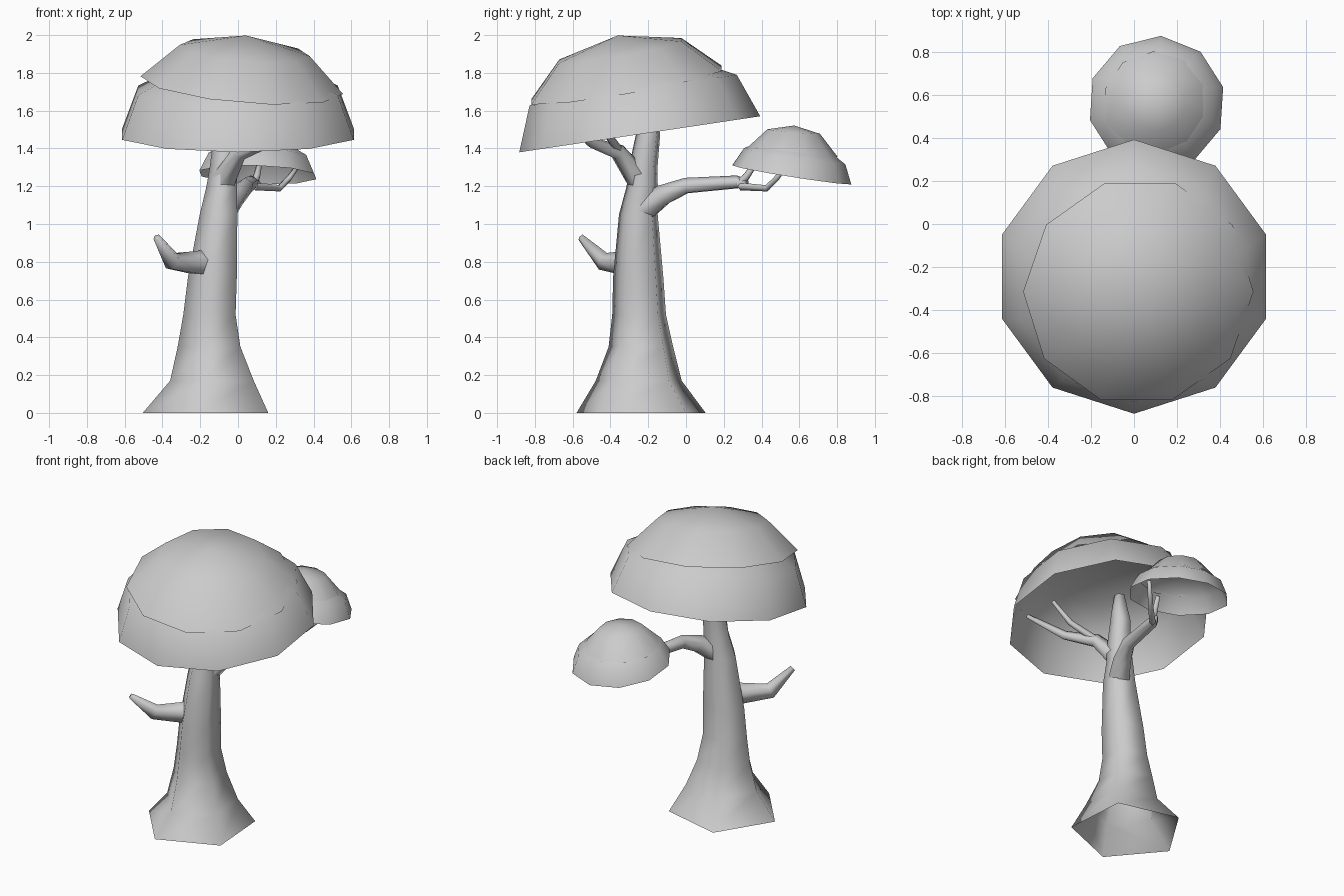
import bpy, math
from mathutils import Vector, Euler, Matrix

if "Cube" in bpy.data.objects:
    bpy.data.objects.remove(bpy.data.objects["Cube"])


def loft(name, rings, cap_end=False, apex=None):
    """Skin a list of equal-length vertex rings, optionally closed by a cap or apex."""
    n = len(rings[0])
    verts = [v for ring in rings for v in ring]
    faces = [(a * n + i, a * n + (i + 1) % n, (a + 1) * n + (i + 1) % n, (a + 1) * n + i)
             for a in range(len(rings) - 1) for i in range(n)]
    last = (len(rings) - 1) * n
    if cap_end:
        faces.append([last + i for i in range(n)])
    if apex is not None:
        verts.append(apex)
        faces += [(last + i, last + (i + 1) % n, len(verts) - 1) for i in range(n)]
    mesh = bpy.data.meshes.new(name)
    mesh.from_pydata(verts, [], faces)
    mesh.shade_smooth()
    obj = bpy.data.objects.new(name, mesh)
    bpy.context.collection.objects.link(obj)
    return obj


def circle(r, n, start):
    return [Vector((r * math.cos(math.radians(start) + math.tau * i / n),
                    r * math.sin(math.radians(start) + math.tau * i / n), 0)) for i in range(n)]


def limb(name, path, upright=False):
    """Five-sided tapering tube through (x, y, z, radius) points."""
    pts = [Vector(p[:3]) for p in path]
    rings = []
    for i, p in enumerate(pts):
        t = pts[min(i + 1, len(pts) - 1)] - pts[max(i - 1, 0)]
        rot = Matrix.Identity(3) if upright else Vector((0, 0, 1)).rotation_difference(t).to_matrix()
        rings.append([p + rot @ v for v in circle(path[i][3], 5, -32)])
    return loft(name, rings, cap_end=True)


def dome(name, centre, tilt, start, profile, height):
    """Ten-sided tilted shell, open underneath; profile is (radius, height) from the rim up."""
    rot = Euler([math.radians(a) for a in tilt]).to_matrix()
    c = Vector(centre)
    rings = [[c + rot @ (v + Vector((0, 0, h))) for v in circle(r, 10, start)] for r, h in profile]
    return loft(name, rings, apex=c + rot @ Vector((0, 0, height)))


# Flared trunk
limb("trunk", [(-.145, -.23, 0, .36), (-.12, -.245, .17, .24), (-.14, -.235, .35, .18),
               (-.14, -.245, .52, .15), (-.125, -.25, .72, .14), (-.095, -.25, 1.05, .108),
               (-.08, -.23, 1.2, .087), (-.07, -.225, 1.3, .08), (-.06, -.2, 1.47, .068),
               (-.04, -.19, 1.65, .035)], upright=True)

# Broken stub low on the trunk
limb("stub_branch", [(-.13, -.25, .79, .085), (-.22, -.33, .79, .067),
                     (-.345, -.43, .80, .052), (-.43, -.555, .93, .02)])

# Branch and twigs under the big canopy
limb("front_branch", [(-.08, -.24, 1.22, .07), (.01, -.36, 1.38, .045),
                      (.15, -.5, 1.43, .03), (.33, -.65, 1.57, .014)])
limb("front_twig", [(.01, -.35, 1.38, .025), (.17, -.42, 1.48, .02), (.27, -.47, 1.62, .012)])

# Branch and twigs under the small canopy
limb("back_branch", [(-.08, -.24, 1.06, .075), (-.01, -.12, 1.15, .06), (.04, 0, 1.2, .045),
                     (.07, .27, 1.22, .037), (.10, .32, 1.215, .025)])
limb("back_twig_inner", [(.08, .28, 1.21, .025), (.10, .32, 1.25, .02), (.12, .38, 1.34, .014)])
limb("back_twig_outer", [(.09, .29, 1.2, .022), (.22, .43, 1.19, .018),
                         (.27, .48, 1.24, .016), (.32, .53, 1.31, .013)])

# Big canopy: lower shell and upper cap
dome("big_canopy_lower", (0, -.245, 1.475), (8.5, 0, 0), 18,
     [(.645, 0), (.555, .235), (.31, .36)], .39)
dome("big_canopy_cap", (.02, -.315, 1.735), (10, 5, 0), 0,
     [(.538, 0), (.345, .187)], .268)

# Small canopy: lower shell and upper cap
dome("small_canopy_lower", (.105, .56, 1.26), (-9, 2, 0), 14,
     [(.32, 0), (.272, .1), (.15, .17)], .19)
dome("small_canopy_cap", (.1, .56, 1.375), (-5, 2, 0), 20,
     [(.245, 0), (.14, .115)], .147)
